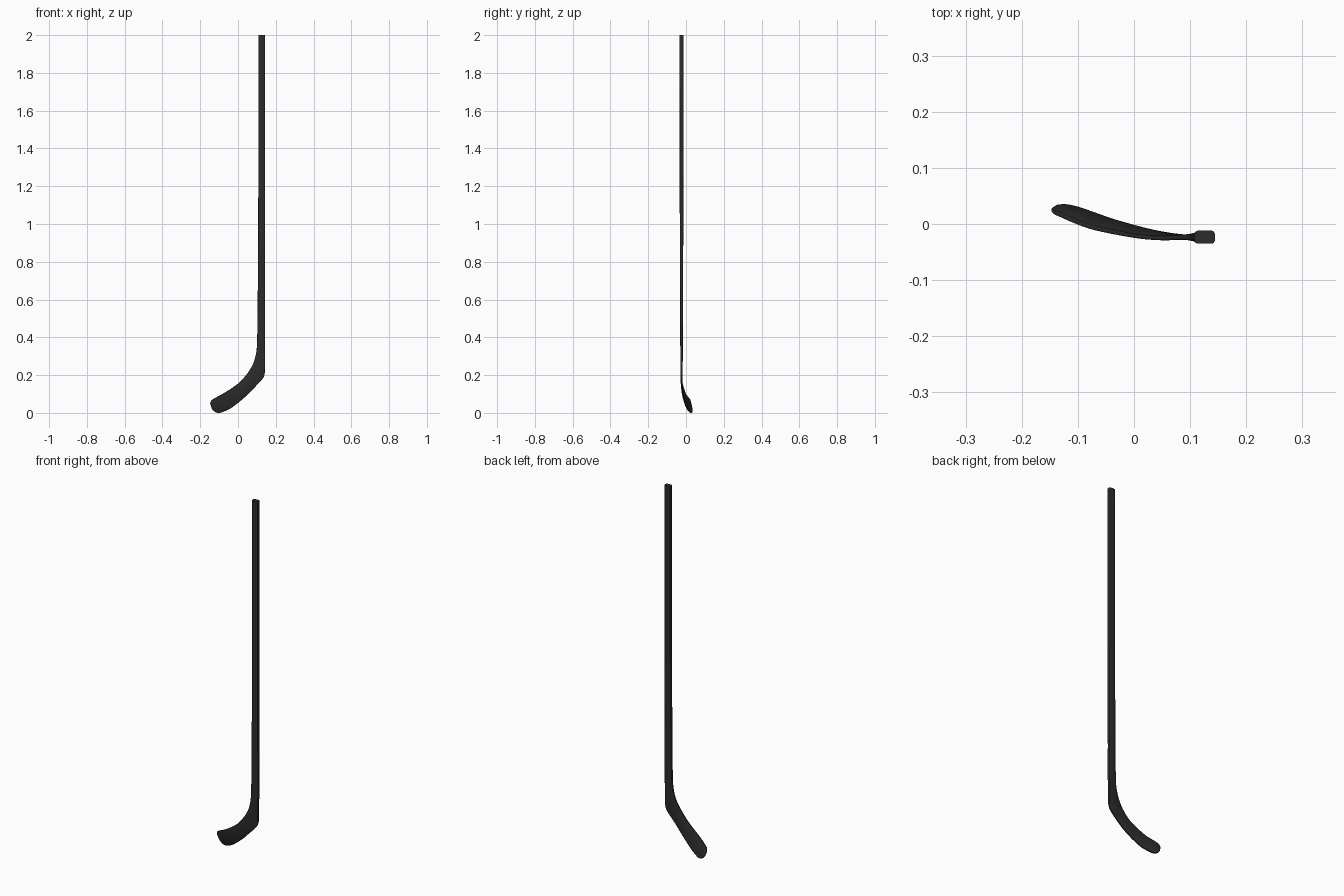
import bpy, bmesh
from mathutils import Vector

if "Cube" in bpy.data.objects:
    bpy.data.objects.remove(bpy.data.objects["Cube"])

# dark matte colour for the whole stick
mat = bpy.data.materials.new("dark grey")
mat.diffuse_color = (0.025, 0.025, 0.025, 1)
mat.use_nodes = True
mat.node_tree.nodes["Principled BSDF"].inputs["Base Color"].default_value = mat.diffuse_color

# stations from toe to heel: upper edge (x, y, z), lower edge (x, y, z), thickness
blade = [
    (-0.147, 0.026, 0.050, -0.138, 0.032, 0.022, 0.005),
    (-0.142, 0.021, 0.064, -0.123, 0.032, 0.007, 0.008),
    (-0.130, 0.016, 0.074, -0.100, 0.027, 0.000, 0.009),
    (-0.105, 0.005, 0.088, -0.068, 0.016, 0.010, 0.009),
    (-0.070, -0.007, 0.107, -0.030, 0.003, 0.030, 0.009),
    (0.000, -0.021, 0.155, 0.035, -0.014, 0.082, 0.008),
    (0.045, -0.025, 0.203, 0.085, -0.022, 0.132, 0.008),
    (0.075, -0.024, 0.250, 0.124, -0.024, 0.173, 0.009),
    (0.090, -0.0235, 0.290, 0.139, -0.0235, 0.199, 0.010),
    (0.099, -0.0235, 0.340, 0.143, -0.0235, 0.240, 0.012),
    (0.102, -0.0235, 0.420, 0.144, -0.0235, 0.360, 0.014),
]
# straight shaft above the heel: height, left side x, thickness
shaft = [(z, x, -0.0235, t) for z, x, t in
         [(0.55, 0.104, 0.015), (0.9, 0.106, 0.018), (1.3, 0.108, 0.021), (2.0, 0.108, 0.023)]]


def smooth_stations(pts, steps):
    """Catmull-Rom interpolation between stations."""
    p = [pts[0]] + pts + [pts[-1]]
    out = []
    for i in range(1, len(p) - 2):
        for s in range(steps):
            t = s / steps
            out.append([0.5 * (2 * b + (c - a) * t + (2 * a - 5 * b + 4 * c - d) * t * t
                               + (3 * b - a - 3 * c + d) * t ** 3)
                        for a, b, c, d in zip(p[i - 1], p[i], p[i + 1], p[i + 2])])
    return out + [list(pts[-1])]


stations = smooth_stations(blade, 4)
stations += [[x, y, z, 0.144, y, z, t] for z, x, y, t in shaft]
upper = [Vector(s[0:3]) for s in stations]
lower = [Vector(s[3:6]) for s in stations]
mid = [(u + l) / 2 for u, l in zip(upper, lower)]

# loft a rounded-corner section through the stations
bm = bmesh.new()
rings = []
n = len(stations)
for i, s in enumerate(stations):
    tangent = mid[min(i + 1, n - 1)] - mid[max(i - 1, 0)]
    if i == n - 1:
        tangent = Vector((0, 0, 1))
    across = upper[i] - lower[i]
    half_w = across.length / 2
    across.normalize()
    side = tangent.cross(across).normalized()
    half_t = s[6] / 2
    c = min(half_t * 0.45, half_w * 0.45)
    k = c * 0.3
    corner = [(half_w, half_t - c), (half_w - k, half_t - k), (half_w - c, half_t)]
    section = (corner + [(-a, b) for a, b in reversed(corner)]
               + [(-a, -b) for a, b in corner] + [(a, -b) for a, b in reversed(corner)])
    rings.append([bm.verts.new(mid[i] + across * a + side * b) for a, b in section])
for r0, r1 in zip(rings, rings[1:]):
    for j in range(len(r0)):
        k = (j + 1) % len(r0)
        bm.faces.new((r0[j], r0[k], r1[k], r1[j]))
# toe end and butt end caps
bm.faces.new(rings[0])
bm.faces.new(rings[-1])
bmesh.ops.recalc_face_normals(bm, faces=bm.faces)

mesh = bpy.data.meshes.new("hockey_stick")
bm.to_mesh(mesh)
bm.free()
mesh.materials.append(mat)
stick = bpy.data.objects.new("hockey_stick", mesh)
bpy.context.collection.objects.link(stick)
bpy.context.view_layer.objects.active = stick
stick.select_set(True)
bpy.ops.object.shade_smooth_by_angle(angle=0.6)
